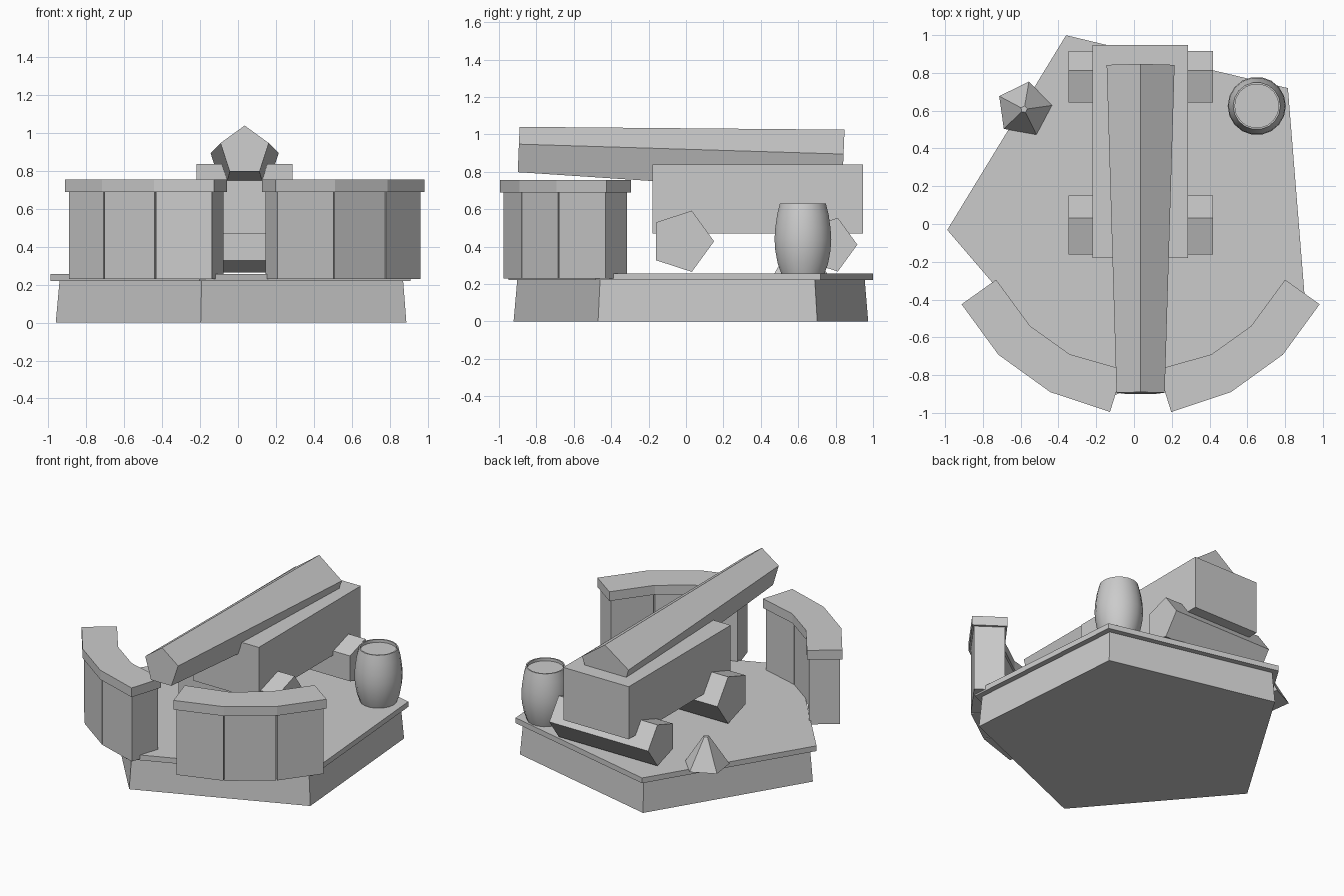
import bpy, bmesh
from math import sin, cos, radians, pi
from mathutils import Vector

cube = bpy.data.objects.get("Cube")
if cube:
    bpy.data.objects.remove(cube, do_unlink=True)

CX = 0.035  # symmetry line of the emplacement
stone = bpy.data.materials.new("light grey")
stone.use_nodes = True
stone.diffuse_color = (0.6, 0.6, 0.6, 1)
stone.node_tree.nodes["Principled BSDF"].inputs["Base Color"].default_value = (0.6, 0.6, 0.6, 1)


def finish(name, bm):
    bmesh.ops.recalc_face_normals(bm, faces=bm.faces)
    mesh = bpy.data.meshes.new(name)
    bm.to_mesh(mesh)
    bm.free()
    mesh.materials.append(stone)
    obj = bpy.data.objects.new(name, mesh)
    bpy.context.collection.objects.link(obj)
    return obj


def loft(name, rings):
    """Skin a list of equal-length point rings and cap both ends."""
    bm = bmesh.new()
    loops = [[bm.verts.new(p) for p in ring] for ring in rings]
    for a, b in zip(loops, loops[1:]):
        for i in range(len(a)):
            j = (i + 1) % len(a)
            bm.faces.new((a[i], a[j], b[j], b[i]))
    bm.faces.new(loops[0])
    bm.faces.new(loops[-1])
    return finish(name, bm)


def ring(center, radius, sides, start, u, v):
    c, u, v = Vector(center), Vector(u), Vector(v)
    angles = [radians(start) + 2 * pi * i / sides for i in range(sides)]
    return [c + radius * (cos(a) * u + sin(a) * v) for a in angles]


X, Y, Z = (1, 0, 0), (0, 1, 0), (0, 0, 1)


def flat_ring(x, y, z, radius, sides, start=0):
    return ring((x, y, z), radius, sides, start, X, Y)


def prism(name, outline, z0, z1):
    return loft(name, [[(x, y, z) for x, y in outline] for z in (z0, z1)])


# Five-sided platform: tapered foot and overhanging slab
TURN = 40.6
loft("platform_foot", [flat_ring(CX, 0.051, 0, 1.0, 5, TURN),
                       flat_ring(CX, 0.051, 0.22, 0.98, 5, TURN)])
loft("platform_slab", [flat_ring(CX, 0.051, z, 1.027, 5, TURN) for z in (0.22, 0.257)])

# Curved parapets: three blocks under a wider coping, mirrored
outer = [(0.162, -0.995), (0.478, -0.89), (0.753, -0.692), (0.948, -0.425)]
inner = [(0.092, -0.77), (0.375, -0.69), (0.585, -0.54), (0.765, -0.295)]


def mix(a, b, t):
    return Vector(a).lerp(Vector(b), t)


for side, sign in (("left", 1), ("right", -1)):
    def place(points):
        return [(CX + sign * p[0], p[1]) for p in points]
    prism(side + "_coping", place(outer + inner[::-1]), 0.69, 0.755)
    for i in range(3):
        t0 = 0.05 if i == 0 else 0.012
        t1 = 0.95 if i == 2 else 0.988
        o = [mix(outer[i], outer[i + 1], t) for t in (t0, t1)]
        n = [mix(inner[i], inner[i + 1], t) for t in (t0, t1)]
        block = [mix(o[0], n[0], 0.06), mix(o[1], n[1], 0.06),
                 mix(o[1], n[1], 0.94), mix(o[0], n[0], 0.94)]
        prism(f"{side}_parapet_block_{i + 1}", place(block), 0.23, 0.69)

# Tapered five-sided gun barrel, tilted slightly up at the muzzle
muzzle, breech = Vector((CX, -0.895, 0.906)), Vector((CX, 0.84, 0.836))
axis = (breech - muzzle).normalized()
up = Vector(X).cross(axis)
loft("gun_barrel", [ring(muzzle, 0.134, 5, 90, X, up), ring(breech, 0.189, 5, 90, X, up)])

# Carriage block
prism("gun_carriage", [(-0.22, -0.18), (0.287, -0.18), (0.287, 0.947), (-0.22, 0.947)], 0.47, 0.838)

# Five-sided axles
for name, y, z, r in (("front_axle", -0.022, 0.428, 0.172), ("rear_axle", 0.765, 0.41, 0.151)):
    loft(name, [ring((x, y, z), r, 5, 0, Y, Z) for x in (-0.348, 0.417)])

# Bulging keg with a shallow recessed lid
keg_profile = [(0.118, 0.257), (0.137, 0.31), (0.15, 0.38), (0.154, 0.44), (0.15, 0.5),
               (0.14, 0.57), (0.125, 0.63), (0.116, 0.63), (0.116, 0.61)]
keg = loft("keg", [flat_ring(0.65, 0.625, z, r, 18) for r, z in keg_profile])
bpy.ops.object.select_all(action="DESELECT")
keg.select_set(True)
bpy.context.view_layer.objects.active = keg
bpy.ops.object.shade_smooth_by_angle(angle=radians(35))

# Small five-sided pile
loft("shot_pile", [flat_ring(-0.582, 0.607, 0.257, 0.149, 5, 8),
                   flat_ring(-0.582, 0.607, 0.46, 0.018, 5, 8)])
